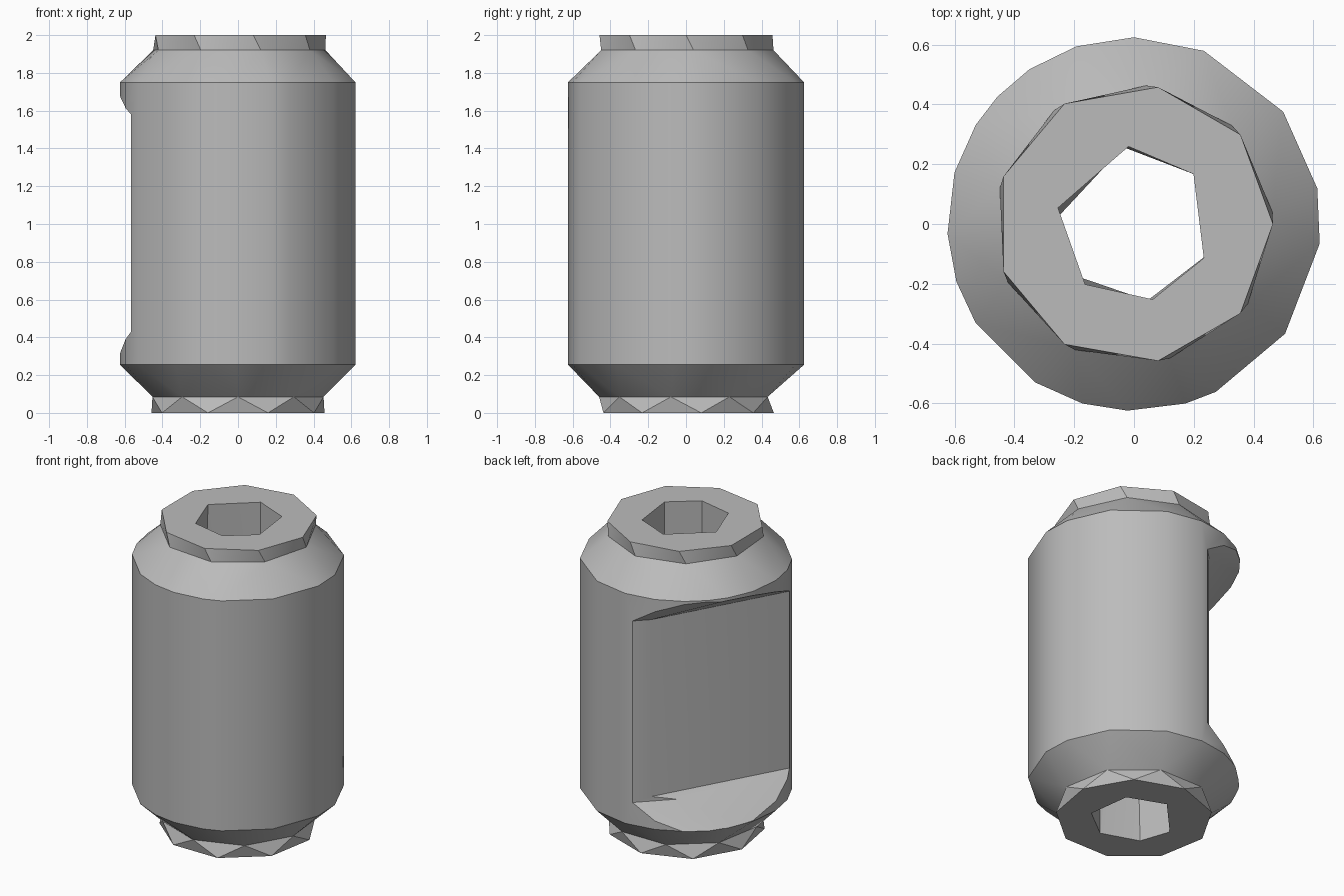
import bpy, bmesh
from math import radians, sin, cos
from mathutils import Matrix, Vector

if "Cube" in bpy.data.objects:
    bpy.data.objects.remove(bpy.data.objects["Cube"], do_unlink=True)

steel = bpy.data.materials.new("grey_steel")
steel.use_nodes = True
color = (0.5, 0.5, 0.5, 1)
steel.diffuse_color = color
steel.node_tree.nodes["Principled BSDF"].inputs["Base Color"].default_value = color


def ring(radius, z, angles):
    return [Vector((radius * cos(radians(a)), radius * sin(radians(a)), z)) for a in angles]


def nonagon(start):
    return [start + 40 * i for i in range(9)]


def hull(name, points):
    """Closed convex solid around the given points."""
    bm = bmesh.new()
    for p in points:
        bm.verts.new(p)
    bmesh.ops.convex_hull(bm, input=bm.verts)
    bmesh.ops.dissolve_limit(bm, angle_limit=0.01, verts=bm.verts, edges=bm.edges)
    bmesh.ops.recalc_face_normals(bm, faces=bm.faces)
    mesh = bpy.data.meshes.new(name)
    bm.to_mesh(mesh)
    bm.free()
    mesh.materials.append(steel)
    obj = bpy.data.objects.new(name, mesh)
    bpy.context.collection.objects.link(obj)
    return obj


def combine(target, tool, operation):
    mod = target.modifiers.new(tool.name, "BOOLEAN")
    mod.operation, mod.object, mod.solver = operation, tool, "EXACT"
    bpy.context.view_layer.objects.active = target
    bpy.ops.object.modifier_apply(modifier=mod.name)
    bpy.data.objects.remove(tool, do_unlink=True)


def recess(name, azimuth, profile):
    """Trapezoid cutter: profile of (distance, height) swept sideways."""
    points = [Vector((d, w, z)) for d, z in profile for w in (-0.8, 0.8)]
    turn = Matrix.Rotation(radians(azimuth), 3, "Z")
    return hull(name, [turn @ p for p in points])


# Barrel with chamfered ends that meet nine-sided collars
sides = [11, 37, 68, 90, 108, 124, 137, 148, 164, 183, 198, 212,
         238, 254, 268, 286, 296, 324, 354]
barrel = hull("barrel", ring(0.46, 0.085, nonagon(30)) + ring(0.625, 0.255, sides)
              + ring(0.625, 1.75, sides) + ring(0.465, 1.92, nonagon(5)))

# Flat recess with sloped ends, and its softened back edge
combine(barrel, recess("flat_cutter", 151,
                       [(0.372, 0.43), (0.372, 1.58), (0.72, 0.18), (0.72, 1.79)]), "DIFFERENCE")
combine(barrel, recess("edge_cutter", 135,
                       [(0.47, 0.4), (0.47, 1.58), (0.72, 0.14), (0.72, 1.84)]), "DIFFERENCE")

# End collars, slightly twisted
combine(barrel, hull("lower_collar", ring(0.465, 0, nonagon(10))
                     + ring(0.46, 0.085, nonagon(30))), "UNION")
combine(barrel, hull("upper_collar", ring(0.465, 1.92, nonagon(5))
                     + ring(0.465, 2, nonagon(0))), "UNION")

# Six-sided bore through the whole length
combine(barrel, hull("bore_cutter", ring(0.26, -0.01, [98, 40, 335, 280, 222, 176])
                     + ring(0.26, 2.01, [94, 40, 334, 284, 231, 168])), "DIFFERENCE")

bpy.ops.object.select_all(action="DESELECT")
barrel.select_set(True)
bpy.context.view_layer.objects.active = barrel
bpy.ops.object.shade_smooth_by_angle(angle=radians(35))
